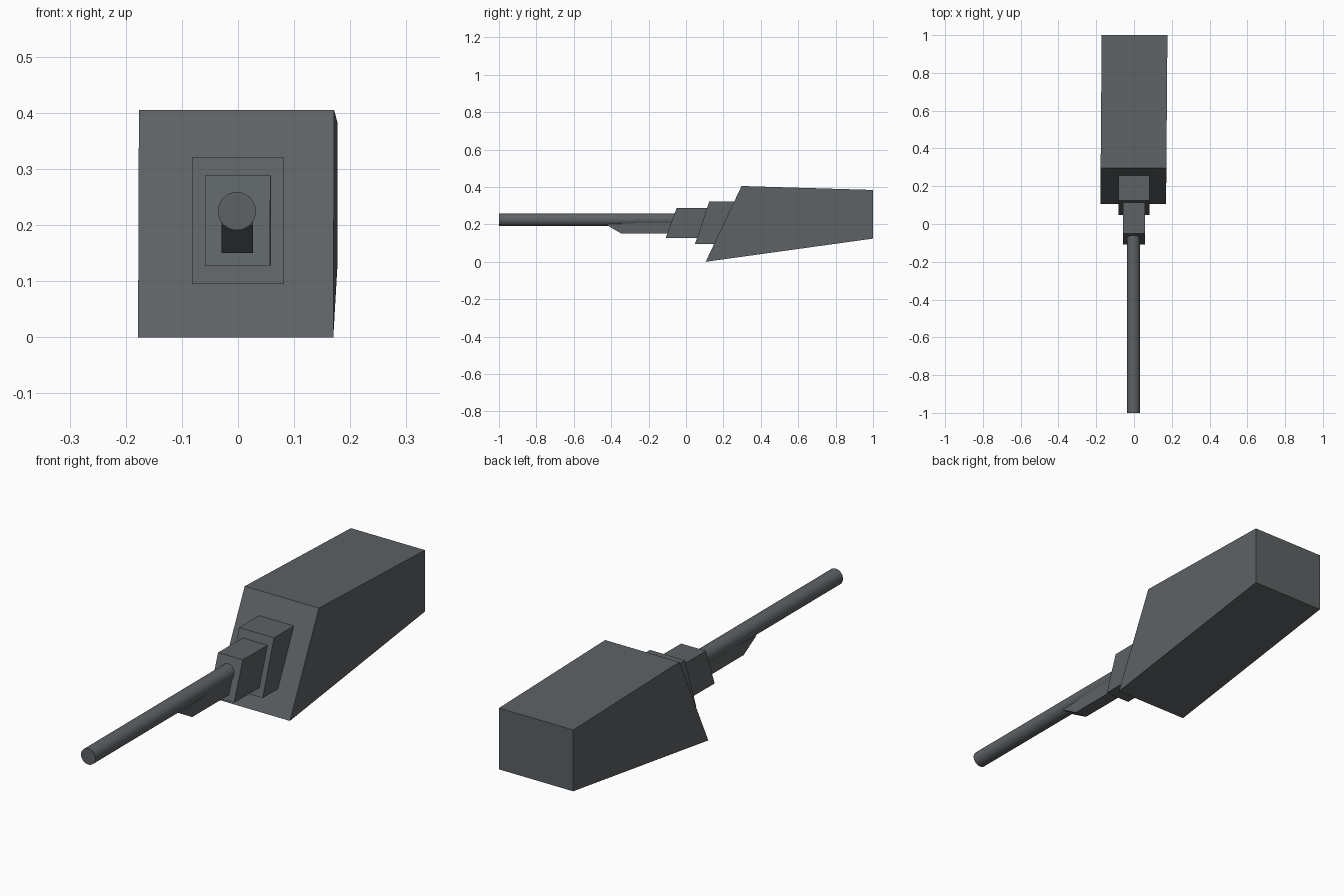
import bpy, bmesh, math

cube = bpy.data.objects.get("Cube")
if cube:
    bpy.data.objects.remove(cube, do_unlink=True)

steel = bpy.data.materials.new("dark grey steel")
colour = (0.11, 0.122, 0.128, 1)
steel.diffuse_color = colour
steel.use_nodes = True
steel.node_tree.nodes["Principled BSDF"].inputs["Base Color"].default_value = colour


def side_prism(name, profile, x0, x1, skew=0.0):
    """Extrude a (y, z) side profile from x0 to x1; skew shifts x along y."""
    bm = bmesh.new()
    left, right = ([bm.verts.new((x + skew * y, y, z)) for y, z in profile]
                   for x in (x0, x1))
    bm.faces.new(left)
    bm.faces.new(right[::-1])
    n = len(profile)
    for i in range(n):
        j = (i + 1) % n
        bm.faces.new((left[j], left[i], right[i], right[j]))
    bmesh.ops.recalc_face_normals(bm, faces=bm.faces)
    mesh = bpy.data.meshes.new(name)
    bm.to_mesh(mesh)
    bm.free()
    mesh.materials.append(steel)
    obj = bpy.data.objects.new(name, mesh)
    bpy.context.collection.objects.link(obj)
    return obj


# Tapered housing with a raked front
side_prism("housing", [(0.105, 0), (0.297, 0.405), (1, 0.384), (1, 0.124)],
           -0.179, 0.169, 0.008)

# Two stepped mounting blocks, raked the same way
side_prism("rear_mount", [(0.048, 0.095), (0.124, 0.321), (0.257, 0.321), (0.15, 0.095)],
           -0.082, 0.082)
side_prism("front_mount", [(-0.108, 0.128), (-0.05, 0.288), (0.15, 0.288), (0.12, 0.128)],
           -0.058, 0.058, 0.008)

# Wedge-nosed support under the barrel
side_prism("barrel_support", [(-0.43, 0.2), (-0.345, 0.15), (-0.05, 0.15), (-0.05, 0.215)],
           -0.029, 0.027)

# Long round barrel
bpy.ops.mesh.primitive_cylinder_add(vertices=32, radius=0.034, depth=0.96,
                                    location=(-0.002, -0.52, 0.225),
                                    rotation=(math.pi / 2, 0, 0))
barrel = bpy.context.object
barrel.name = "barrel"
barrel.data.materials.append(steel)
bpy.ops.object.shade_smooth_by_angle(angle=math.radians(30))
